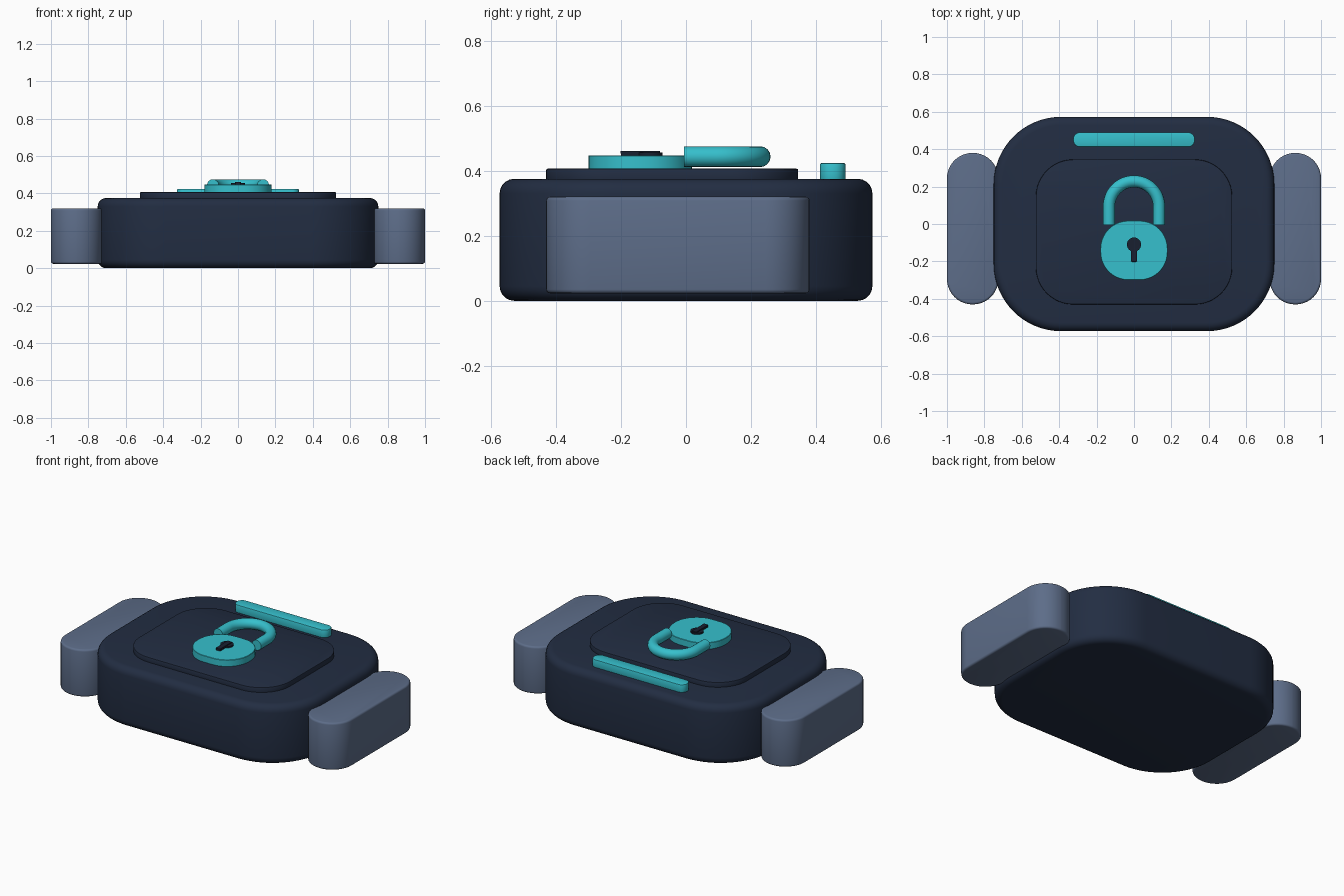
import bpy, bmesh, math
from mathutils import Vector

if "Cube" in bpy.data.objects:
    bpy.data.objects.remove(bpy.data.objects["Cube"])


def material(name, rgb):
    m = bpy.data.materials.new(name)
    lin = [(c / 255 / 12.92) if c < 11 else ((c / 255 + 0.055) / 1.055) ** 2.4 for c in rgb]
    m.diffuse_color = (*lin, 1)
    m.use_nodes = True
    m.node_tree.nodes["Principled BSDF"].inputs["Base Color"].default_value = m.diffuse_color
    return m


NAVY = material("dark navy", (34, 45, 66))
SLATE = material("slate blue", (93, 109, 137))
TEAL = material("bright teal", (54, 192, 205))
INK = material("ink blue", (24, 32, 48))


def finish(name, bm, mat):
    bmesh.ops.recalc_face_normals(bm, faces=bm.faces)
    mesh = bpy.data.meshes.new(name)
    bm.to_mesh(mesh)
    bm.free()
    mesh.materials.append(mat)
    ob = bpy.data.objects.new(name, mesh)
    bpy.context.collection.objects.link(ob)
    bpy.ops.object.select_all(action='DESELECT')
    bpy.context.view_layer.objects.active = ob
    ob.select_set(True)
    bpy.ops.object.shade_smooth_by_angle(angle=math.radians(35))
    return ob


def skin(bm, rings):
    """Join closed vertex rings into a capped solid."""
    loops = [[bm.verts.new(p) for p in ring] for ring in rings]
    n = len(loops[0])
    for a, b in zip(loops, loops[1:]):
        for i in range(n):
            j = (i + 1) % n
            bm.faces.new((a[i], a[j], b[j], b[i]))
    bm.faces.new(loops[0][::-1])
    bm.faces.new(loops[-1])


def outline(x0, x1, y0, y1, r, z, seg):
    pts = []
    corners = ((x1 - r, y1 - r), (x0 + r, y1 - r), (x0 + r, y0 + r), (x1 - r, y0 + r))
    for k, (cx, cy) in enumerate(corners):
        for s in range(seg + 1):
            a = (k + s / seg) * math.pi / 2
            pts.append((cx + r * math.cos(a), cy + r * math.sin(a), z))
    return pts


def slab(name, mat, x, y, z, r, edge, seg=12, steps=4):
    """Rounded rectangle block with rounded top and bottom edges."""
    levels = []
    for s in range(steps + 1):
        a = s / steps * math.pi / 2
        levels.append((edge * (1 - math.sin(a)), edge * (1 - math.cos(a))))
    stack = [(i, z[0] + h) for i, h in levels] + [(i, z[1] - h) for i, h in levels[::-1]]
    bm = bmesh.new()
    skin(bm, [outline(x[0] + i, x[1] - i, y[0] + i, y[1] - i, r - i, h, seg) for i, h in stack])
    return finish(name, bm, mat)


# Case and raised face plate
slab("case", NAVY, (-0.75, 0.75), (-0.573, 0.573), (0, 0.375), 0.36, 0.045, 16, 5)
slab("face_plate", NAVY, (-0.525, 0.525), (-0.43, 0.345), (0.36, 0.406), 0.2, 0.005, 12, 2)

# Side lugs, one on each side
for side, x in (("left", (-1.0, -0.725)), ("right", (0.725, 1.0))):
    slab(side + "_lug", SLATE, x, (-0.43, 0.38), (0.023, 0.32), 0.136, 0.012, 10, 3)

# Indicator bar at the back
slab("indicator_bar", TEAL, (-0.325, 0.325), (0.412, 0.49), (0.365, 0.423), 0.036, 0.004, 6, 2)

# Padlock body
slab("padlock_body", TEAL, (-0.18, 0.18), (-0.3, 0.018), (0.402, 0.447), 0.15, 0.002, 10, 1)

# Padlock shackle: round tube along a U-shaped path
bm = bmesh.new()
R, tube, cy, cz, sides = 0.134, 0.032, 0.094, 0.443, 16
path = [(Vector((R, -0.006, cz)), 0.0)]
path += [(Vector((R * math.cos(a), cy + R * math.sin(a), cz)), a)
         for a in (math.pi * i / 24 for i in range(25))]
path.append((Vector((-R, -0.006, cz)), math.pi))
rings = []
for p, a in path:
    out = Vector((math.cos(a), math.sin(a), 0))
    rings.append([p + out * tube * math.cos(t) + Vector((0, 0, tube * math.sin(t)))
                  for t in (2 * math.pi * k / sides for k in range(sides))])
skin(bm, rings)
finish("padlock_shackle", bm, TEAL)

# Keyhole: round opening and slot
bm = bmesh.new()
skin(bm, [[(0.038 * math.cos(t), -0.11 + 0.038 * math.sin(t), z)
           for t in (2 * math.pi * k / 24 for k in range(24))] for z in (0.446, 0.456)])
finish("keyhole_round", bm, INK)
slab("keyhole_slot", INK, (-0.016, 0.016), (-0.202, -0.08), (0.452, 0.461), 0.005, 0.001, 3, 1)
# short foot carrying the slot down to the padlock body
slab("keyhole_slot_base", INK, (-0.015, 0.015), (-0.2, -0.1), (0.446, 0.453), 0.005, 0.001, 3, 1)
